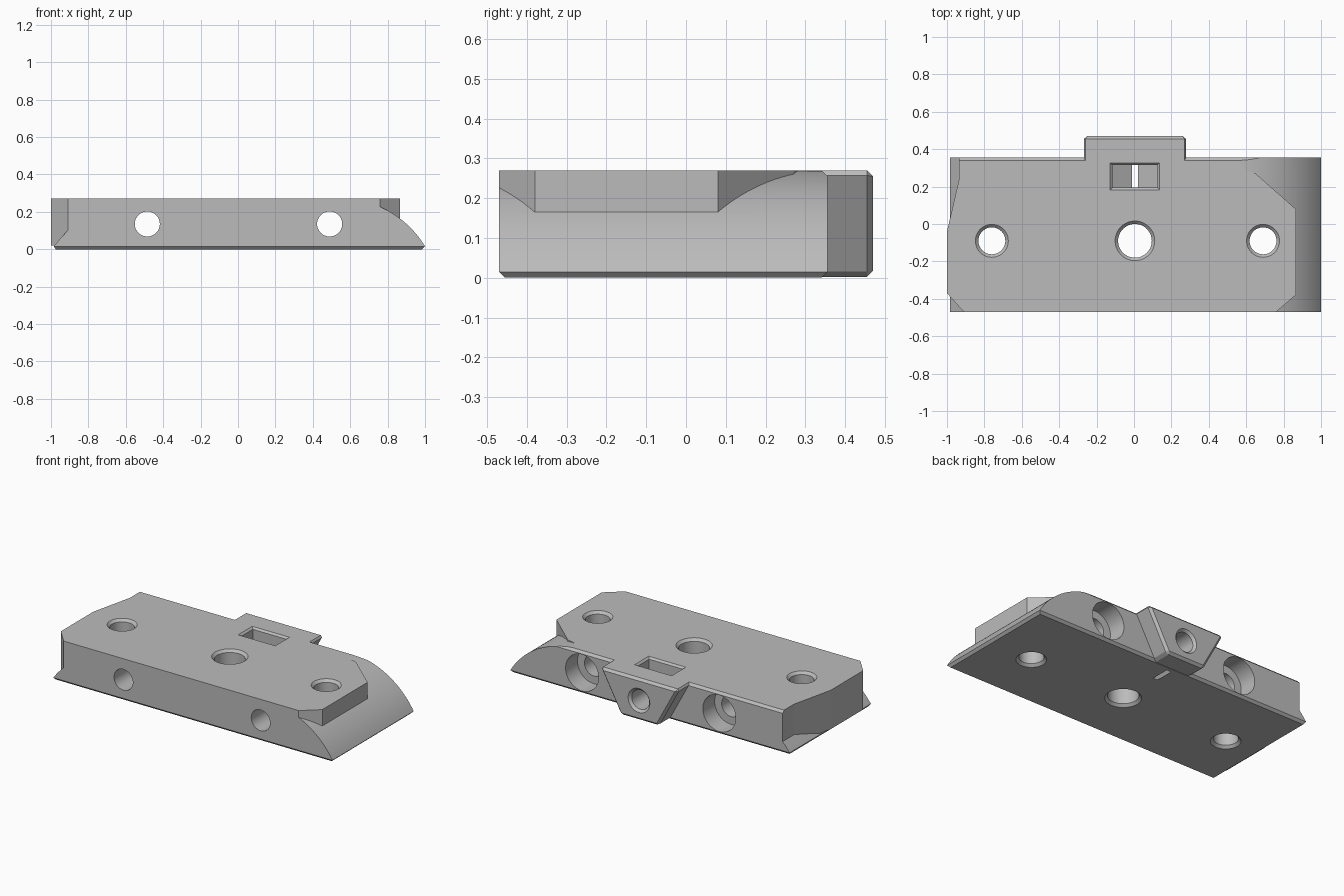
import bpy, bmesh, math
from mathutils import Vector

old = bpy.data.objects.get("Cube")
if old:
    bpy.data.objects.remove(old, do_unlink=True)

grey = bpy.data.materials.new("plain_grey")
grey.use_nodes = True
colour = (0.5, 0.5, 0.5, 1)
grey.diffuse_color = colour
grey.node_tree.nodes["Principled BSDF"].inputs["Base Color"].default_value = colour

HEIGHT, FRONT, BACK, TAB_BACK, CHAMFER = 0.27, -0.47, 0.355, 0.47, 0.015
MID = HEIGHT / 2


def finish(name, bm):
    bmesh.ops.recalc_face_normals(bm, faces=bm.faces[:])
    mesh = bpy.data.meshes.new(name)
    bm.to_mesh(mesh)
    bm.free()
    mesh.materials.append(grey)
    obj = bpy.data.objects.new(name, mesh)
    bpy.context.collection.objects.link(obj)
    return obj


def loft(bm, rings):
    """Closed solid through a list of matching point rings."""
    rows = [[bm.verts.new(p) for p in ring] for ring in rings]
    n = len(rows[0])
    for a, b in zip(rows, rows[1:]):
        for i in range(n):
            j = (i + 1) % n
            bm.faces.new((a[i], a[j], b[j], b[i]))
    bm.faces.new(rows[0])
    bm.faces.new(rows[-1])


def prism(name, outline, axis, lo, hi, bevel_rule=None):
    """Outline extruded along y (outline in xz) or z (outline in xy)."""
    bm = bmesh.new()
    place = (lambda p, t: (p[0], t, p[1])) if axis == "y" else (lambda p, t: (p[0], p[1], t))
    loft(bm, [[place(p, t) for p in outline] for t in (lo, hi)])
    bmesh.ops.recalc_face_normals(bm, faces=bm.faces[:])
    if bevel_rule:
        edges = [e for e in bm.edges if all(bevel_rule(v.co) for v in e.verts)]
        bmesh.ops.bevel(bm, geom=edges, offset=CHAMFER, segments=1, affect="EDGES")
    return finish(name, bm)


def bore(name, x, other, axis, steps, sides=48):
    """Stepped round cutter; steps are (position along axis, radius)."""
    bm = bmesh.new()
    rings = []
    for t, r in steps:
        ring = []
        for i in range(sides):
            a = math.tau * i / sides
            u, v = x + r * math.cos(a), other + r * math.sin(a)
            ring.append((u, t, v) if axis == "y" else (u, v, t))
        rings.append(ring)
    loft(bm, rings)
    return finish(name, bm)


def combine(target, tool, operation):
    mod = target.modifiers.new(operation, "BOOLEAN")
    mod.operation, mod.object, mod.solver = operation, tool, "EXACT"
    bpy.context.view_layer.objects.active = target
    bpy.ops.object.modifier_apply(modifier=mod.name)
    bpy.data.objects.remove(tool, do_unlink=True)


# Base with a rounded right end and a small flare on the left
radius, arc_x = 0.5245, 0.55
sweep = math.asin((1 - arc_x) / radius)
arc = [(arc_x + radius * math.sin(sweep * i / 24),
        HEIGHT - radius + radius * math.cos(sweep * i / 24)) for i in range(25)]
profile = [(-0.975, 0), (-0.985, CHAMFER), (-0.95, 0.058), (-0.91, 0.1),
           (-0.8, 0.2), (0.4, 0.2), (0.4, HEIGHT)] + arc + [(0.985, 0)]
body = prism("mounting_block", profile, "y", FRONT, BACK)

# Chamfers along the lower long edges
def wedge(y, inward):
    c = CHAMFER
    pts = [(y - inward * c, -c), (y - inward * c, 2 * c), (y + inward * 2 * c, -c)]
    bm = bmesh.new()
    loft(bm, [[(x, p[0], p[1]) for p in pts] for x in (-1.1, 1.1)])
    return finish("edge_cutter", bm)

# Upper slab with clipped corners
slab = [(-0.91, FRONT), (0.76, FRONT), (0.865, -0.38), (0.865, 0.08), (0.65, 0.27),
        (0.6, 0.28), (0.55, BACK), (-0.935, BACK), (-0.935, 0.24), (-1, -0.04), (-1, -0.37)]
upper = prism("upper_slab", slab, "z", 0.02, HEIGHT,
              lambda c: c.y > BACK - 0.001 and c.z > 0.2)
# Match the slab's rear chamfer on the base before joining
top_cut = bmesh.new()
tri = [(BACK - CHAMFER, HEIGHT), (BACK - CHAMFER, HEIGHT + 0.02),
       (BACK + 0.02, HEIGHT + 0.02), (BACK + 0.02, HEIGHT - CHAMFER - 0.02)]
loft(top_cut, [[(x, y, z) for y, z in tri] for x in (-1.1, 1.1)])
combine(body, finish("rear_edge_cutter", top_cut), "DIFFERENCE")
combine(body, upper, "UNION")
for y, inward in ((FRONT, 1), (BACK, -1)):
    combine(body, wedge(y, inward), "DIFFERENCE")

# Tapered rear tab
tab = prism("rear_tab", [(-0.13, 0.002), (0.14, 0.002), (0.285, HEIGHT), (-0.275, HEIGHT)],
            "y", 0.2, TAB_BACK, lambda c: True)
combine(body, tab, "UNION")

# Vertical holes, chamfered at both ends
for x, r in ((-0.76, 0.072), (0.005, 0.09), (0.69, 0.072)):
    steps = [(-0.01, r + 0.026), (0.016, r), (HEIGHT - 0.016, r), (HEIGHT + 0.01, r + 0.026)]
    combine(body, bore("vertical_hole", x, -0.09, "z", steps), "DIFFERENCE")

# Front-to-back holes, counterbored from the rear
for x in (-0.485, 0.49):
    steps = [(-0.5, 0.067), (0.235, 0.067), (0.235, 0.117), (0.4, 0.117)]
    combine(body, bore("long_hole", x, MID, "y", steps), "DIFFERENCE")

# Tab screw hole and the nut slot it passes through
steps = [(0.12, 0.062), (0.455, 0.062), (0.49, 0.097)]
combine(body, bore("tab_hole", 0.005, 0.13, "y", steps), "DIFFERENCE")
nut = [(-0.115, 0.3), (-0.115, 0.061), (0.005, -0.009), (0.125, 0.061), (0.125, 0.3)]
combine(body, prism("nut_slot", nut, "y", 0.195, 0.315), "DIFFERENCE")
rim = bmesh.new()
loft(rim, [[(0.005 + sx * (0.12 + g), 0.255 + sy * (0.06 + g), z)
            for sx, sy in ((-1, -1), (1, -1), (1, 1), (-1, 1))]
           for z, g in ((HEIGHT - 0.012, 0), (HEIGHT + 0.01, 0.022))])
combine(body, finish("slot_rim", rim), "DIFFERENCE")

# Smooth round surfaces, crisp edges
bpy.ops.object.select_all(action="DESELECT")
body.select_set(True)
bpy.context.view_layer.objects.active = body
bpy.ops.object.shade_smooth_by_angle(angle=math.radians(12))
